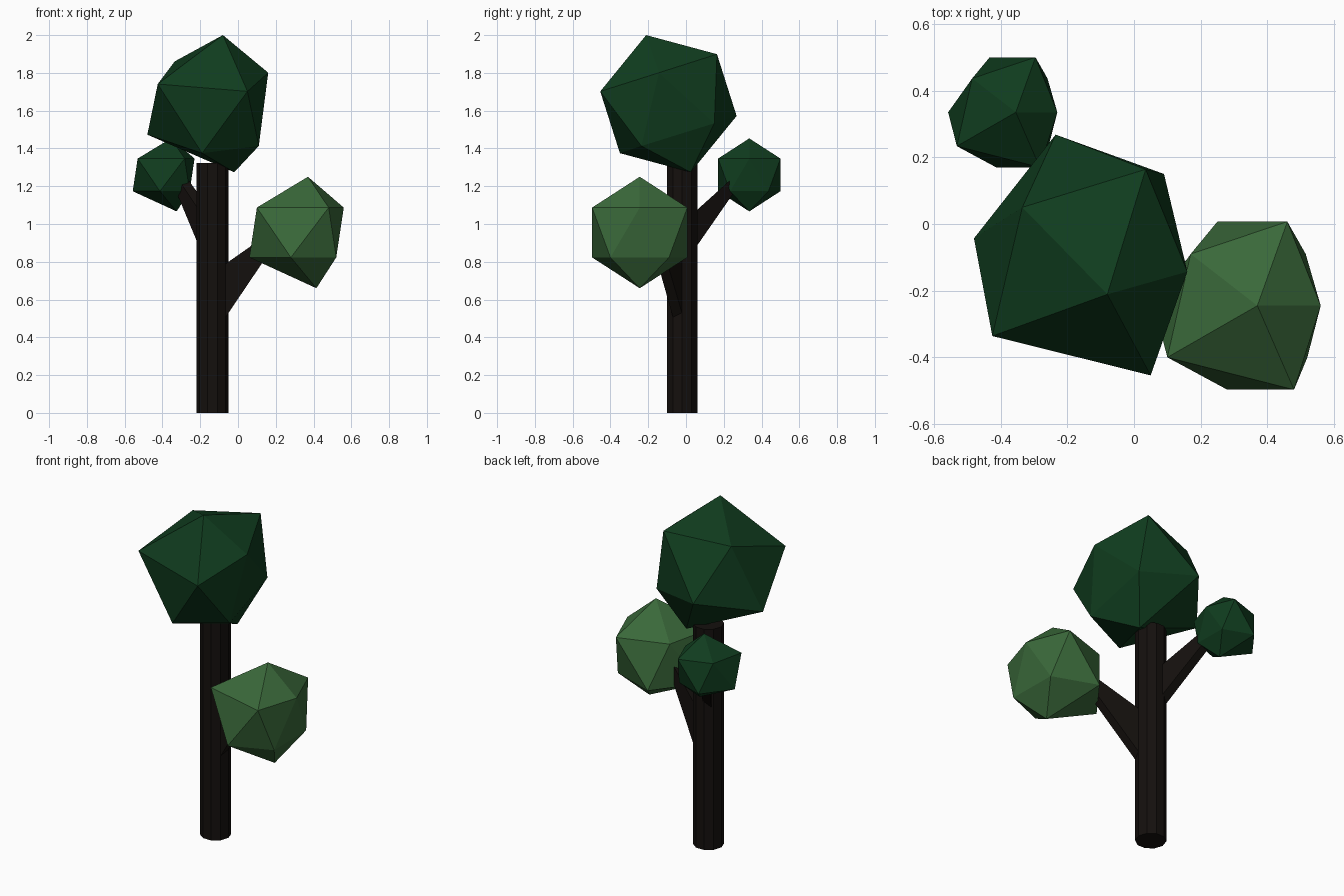
import bpy, bmesh
from math import cos, sin, tau

if "Cube" in bpy.data.objects:
    bpy.data.objects.remove(bpy.data.objects["Cube"])


def material(name, rgb):
    m = bpy.data.materials.new(name)
    m.diffuse_color = (*rgb, 1)
    m.use_nodes = True
    m.node_tree.nodes["Principled BSDF"].inputs["Base Color"].default_value = m.diffuse_color
    return m


bark = material("bark", (0.007, 0.005, 0.004))
dark_leaf = material("dark_leaf", (0.005, 0.045, 0.013))
light_leaf = material("light_leaf", (0.042, 0.14, 0.042))


def hull(name, points, mat):
    """Flat-faced convex solid around a few points."""
    bm = bmesh.new()
    for p in points:
        bm.verts.new(p)
    bmesh.ops.convex_hull(bm, input=bm.verts[:])
    bmesh.ops.dissolve_limit(bm, angle_limit=0.01, verts=bm.verts[:], edges=bm.edges[:])
    bmesh.ops.recalc_face_normals(bm, faces=bm.faces[:])
    me = bpy.data.meshes.new(name)
    bm.to_mesh(me)
    bm.free()
    me.materials.append(mat)
    ob = bpy.data.objects.new(name, me)
    bpy.context.collection.objects.link(ob)
    return ob


def crown(name, pairs, cy, cz, mat, scale=1, offset=(0, 0, 0)):
    """Uneven icosahedron: opposite corners mirror in y and z, each with its own x."""
    pts = []
    for xa, xb, dy, dz in pairs:
        pts += [(xa, cy + dy, cz + dz), (xb, cy - dy, cz - dz)]
    hull(name, [[scale * c + o for c, o in zip(p, offset)] for p in pts], mat)


# Side crowns share one shape
side = [(0.37, 0.415, 0, 0.295), (0.56, 0.06, 0, 0.132),
        (0.46, 0.28, 0.252, 0.132), (0.48, 0.25, -0.252, 0.132),
        (0.10, 0.515, -0.155, 0.132), (0.17, 0.52, 0.155, 0.132)]
crown("right_crown", side, -0.245, 0.955, light_leaf)
s = 0.655
crown("left_crown", side, -0.245, 0.955, dark_leaf, s,
      (-0.23 - s * 0.56, 0.335 + s * 0.245, 1.26 - s * 0.955))

# Large top crown
top = [(-0.08, -0.02, -0.118, 0.363), (0.05, -0.235, -0.361, 0.065),
       (-0.425, 0.09, -0.243, 0.104), (0.16, -0.48, -0.05, 0.164),
       (0.035, -0.19, 0.257, 0.262), (-0.335, 0.11, 0.143, 0.224)]
crown("top_crown", top, -0.093, 1.637, dark_leaf)

# Trunk
n = 10
hull("trunk", [(-0.135 + 0.085 * cos(tau * i / n), -0.02 + 0.085 * sin(tau * i / n), z)
               for i in range(n) for z in (0, 1.322)], bark)

# Tapered branches reaching into the side crowns
hull("right_branch",
     [(-0.10, y, z) for y in (-0.055, 0.0) for z in (0.456, 0.765)] +
     [(0.20, y, z) for y in (-0.18, -0.13) for z in (0.90, 0.975)], bark)
hull("left_branch",
     [(x, 0.02, z) for x in (-0.185, -0.125) for z in (0.83, 1.04)] +
     [(x, 0.27, z) for x in (-0.335, -0.285) for z in (1.19, 1.265)], bark)
